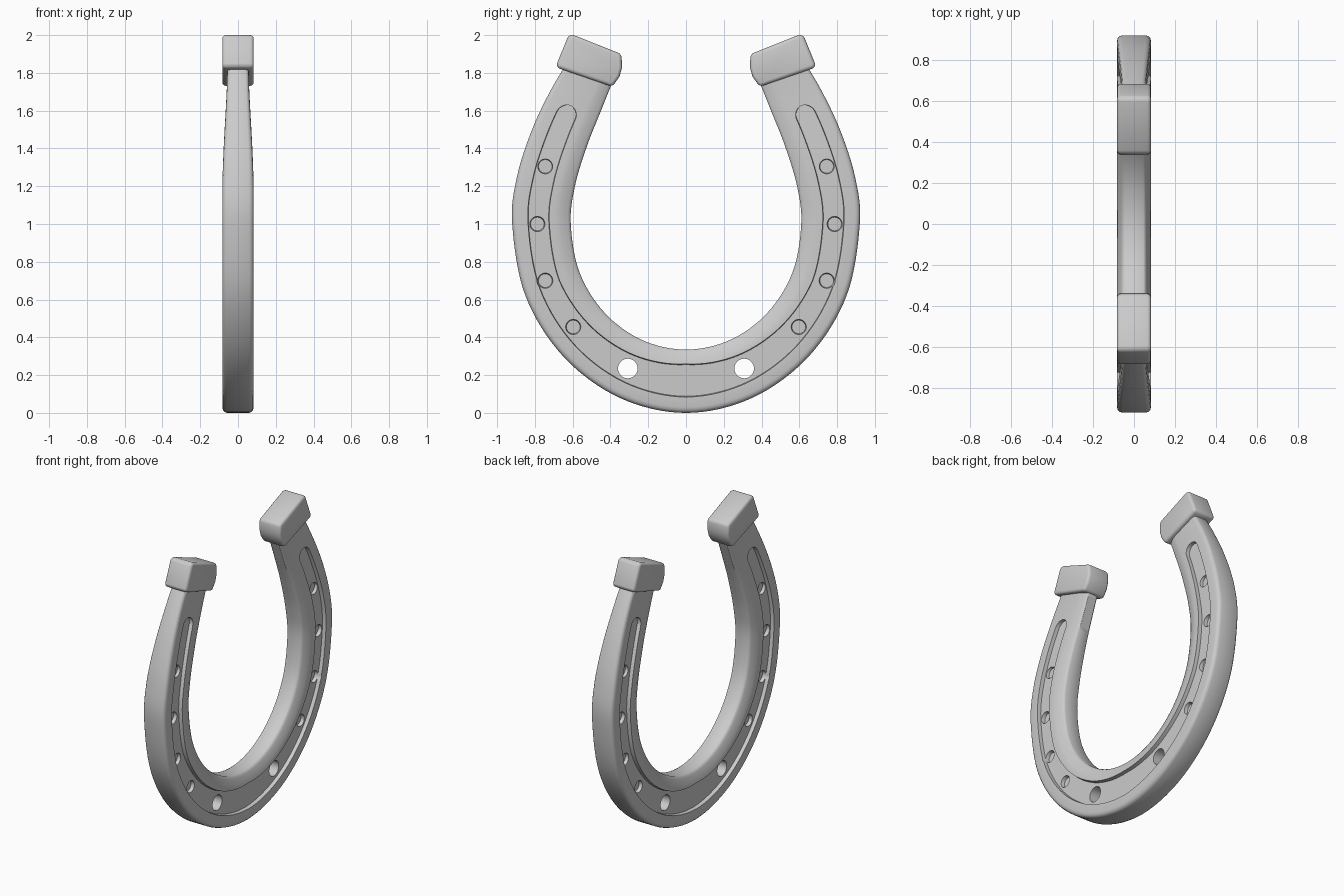
import bpy, bmesh, math
from mathutils import Matrix, Vector

if "Cube" in bpy.data.objects:
    bpy.data.objects.remove(bpy.data.objects["Cube"])

# Half outline: outer (y, z) and inner (y, z) at matching stations, toe to heel
HALF = [(0, 0, 0, .335), (.352, .08, .233, .386), (.651, .30, .431, .53),
        (.85, .62, .564, .745), (.92, 1.0, .61, 1.0), (.895, 1.25, .588, 1.2),
        (.815, 1.5, .525, 1.41), (.71, 1.72, .45, 1.6), (.60, 1.90, .37, 1.80)]
N = len(HALF) - 1


def control(k):
    a = HALF[min(abs(k), N)]
    s = -1 if k < 0 else 1
    return Vector((s * a[0], a[1], s * a[2], a[3]))


def point(s, t, x):
    """Point at station s, t=0 outer edge to t=1 inner edge, sideways x."""
    k = min(math.floor(s), N - 1)
    f = s - k
    a, b, c, d = (control(k + i) for i in (-1, 0, 1, 2))
    v = .5 * (2 * b + (c - a) * f + (2 * a - 5 * b + 4 * c - d) * f * f
              + (3 * b - a - 3 * c + d) * f ** 3)
    return (x, v[0] * (1 - t) + v[2] * t, v[1] * (1 - t) + v[3] * t)


def half_thick(s):
    f = min(max((abs(s) - 4.6) / 3, 0), 1)
    return .083 - .026 * f * f * (3 - 2 * f)


def finish(name, bm):
    bmesh.ops.recalc_face_normals(bm, faces=bm.faces)
    me = bpy.data.meshes.new(name)
    bm.to_mesh(me)
    bm.free()
    ob = bpy.data.objects.new(name, me)
    bpy.context.collection.objects.link(ob)
    return ob


def sweep(name, stations, section):
    bm = bmesh.new()
    rings = [[bm.verts.new(point(s, t, x)) for t, x in section(s)] for s in stations]
    n = len(rings[0])
    for r0, r1 in zip(rings, rings[1:]):
        for i in range(n):
            j = (i + 1) % n
            bm.faces.new((r0[i], r0[j], r1[j], r1[i]))
    bm.faces.new(rings[0])
    bm.faces.new(rings[-1])
    return finish(name, bm)


def apply(ob, mod):
    bpy.context.view_layer.objects.active = ob
    bpy.ops.object.modifier_apply(modifier=mod.name)


def cut(ob, cutter):
    cutter.hide_render = True
    m = ob.modifiers.new("cut", 'BOOLEAN')
    m.operation = 'DIFFERENCE'
    m.solver = 'EXACT'
    m.object = cutter
    apply(ob, m)
    bpy.data.objects.remove(cutter)


def smooth(ob, deg):
    bpy.ops.object.select_all(action='DESELECT')
    ob.select_set(True)
    bpy.context.view_layer.objects.active = ob
    bpy.ops.object.shade_smooth_by_angle(angle=math.radians(deg))


# Shoe body: rounded outer edge, sloped inner edge
PROFILE = [(0, .7), (.015, .86), (.045, .96), (.09, 1), (.74, 1), (.82, .95),
           (.95, .74), (.985, .66), (1, .55)]


def body_section(s):
    h = half_thick(s)
    return [(t, h * x) for t, x in PROFILE] + [(t, -h * x) for t, x in reversed(PROFILE)]


body = sweep("shoe_body", [i / 8 for i in range(-8 * N, 8 * N + 1)], body_section)

# Long groove on each face, rounded at both ends
END, ROUND, DEPTH = 6.8, .26, .025


def groove_section(side):
    def section(s):
        a = abs(s)
        f = min(a / 3, 1)
        lo, hi = .235 + .025 * f, .79 - .145 * f
        d = max(0, (a - END + ROUND) / ROUND)
        w = (hi - lo) / 2 * math.sqrt(max(1 - d * d, .002))
        c = (lo + hi) / 2
        h = half_thick(s)
        return [(c - w, side * (h + .03)), (c - w * .9, side * (h - DEPTH)),
                (c + w * .9, side * (h - DEPTH)), (c + w, side * (h + .03))]
    return section


straight = END - ROUND
half_st = [straight * i / 50 for i in range(1, 51)]
half_st += [straight + ROUND * math.sin(math.pi / 2 * i / 10) for i in range(1, 11)]
stations = [-s for s in reversed(half_st)] + [0] + half_st
for side in (1, -1):
    cut(body, sweep("groove_cutter", stations, groove_section(side)))


# Nail pits in the grooves and two through holes near the toe
def pins(name, spots, x, r_in, r_out, depth, turn):
    bm = bmesh.new()
    for y, z in spots:
        for s in (1, -1):
            m = Matrix.Translation((x, s * y, z)) @ Matrix.Rotation(turn, 4, 'Y')
            bmesh.ops.create_cone(bm, cap_ends=True, segments=28, radius1=r_in,
                                  radius2=r_out, depth=depth, matrix=m)
    return finish(name, bm)


PITS = [(.745, 1.305), (.787, 1.0), (.745, .70), (.597, .455)]
for side in (1, -1):
    cut(body, pins("pit_cutter", PITS, side * .065, .036, .047, .06, side * math.pi / 2))
cut(body, pins("hole_cutter", [(.308, .235)], 0, .052, .052, .4, math.pi / 2))
smooth(body, 32)

# Heel blocks on both tips
BLOCK = [(.342, 1.9), (.338, 1.83), (.352, 1.78), (.39, 1.727), (.685, 1.828),
         (.683, 1.85), (.622, 2.0), (.595, 2.0)]
for side, label in ((1, "right"), (-1, "left")):
    bm = bmesh.new()
    f = bm.faces.new([bm.verts.new((-.083, side * y, z)) for y, z in BLOCK])
    ext = bmesh.ops.extrude_face_region(bm, geom=[f])
    bmesh.ops.translate(bm, vec=(.166, 0, 0),
                        verts=[v for v in ext["geom"] if isinstance(v, bmesh.types.BMVert)])
    block = finish(label + "_heel_block", bm)
    m = block.modifiers.new("round", 'BEVEL')
    m.width = .018
    m.segments = 3
    apply(block, m)
    smooth(block, 40)
